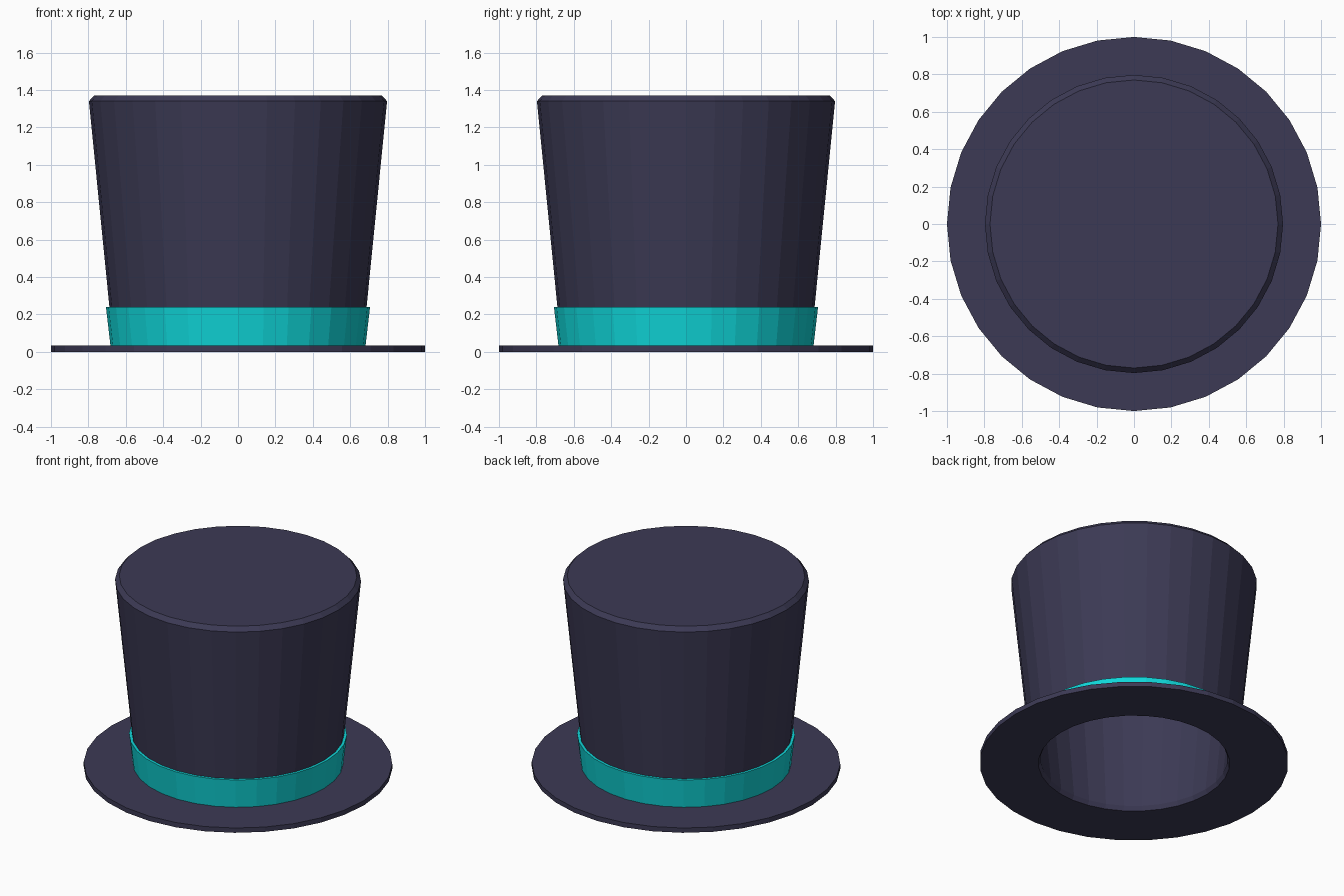
import bpy, bmesh
from math import cos, sin, tau

if "Cube" in bpy.data.objects:
    bpy.data.objects.remove(bpy.data.objects["Cube"])

SIDES = 32


def material(name, rgb):
    m = bpy.data.materials.new(name)
    m.diffuse_color = (*rgb, 1)
    m.use_nodes = True
    m.node_tree.nodes["Principled BSDF"].inputs["Base Color"].default_value = m.diffuse_color
    return m


def lathe(name, profile, mat, closed=False):
    """Spin a (radius, z) profile around z; a radius of 0 becomes a flat cap."""
    bm = bmesh.new()
    rings = [[bm.verts.new((r * cos(tau * i / SIDES), r * sin(tau * i / SIDES), z))
              for i in range(SIDES)] for r, z in profile]
    pairs = list(zip(rings, rings[1:]))
    if closed:
        pairs.append((rings[-1], rings[0]))
    else:
        bm.faces.new(rings[0])
        bm.faces.new(rings[-1])
    for a, b in pairs:
        for i in range(SIDES):
            j = (i + 1) % SIDES
            bm.faces.new((a[i], a[j], b[j], b[i]))
    bmesh.ops.recalc_face_normals(bm, faces=bm.faces)
    mesh = bpy.data.meshes.new(name)
    bm.to_mesh(mesh)
    bm.free()
    mesh.materials.append(mat)
    ob = bpy.data.objects.new(name, mesh)
    bpy.context.collection.objects.link(ob)
    return ob


felt = material("dark_felt", (0.045, 0.042, 0.09))
ribbon = material("teal_ribbon", (0.005, 0.68, 0.70))

# Hollow hat body: inside top, inner wall, chamfered opening, brim, crown, bevelled top
lathe("hat_body", [
    (0.74, 1.33), (0.605, 0.03), (0.62, 0.0),
    (1.0, 0.0), (1.0, 0.034),
    (0.667, 0.034), (0.797, 1.34), (0.77, 1.37),
], felt)

# Ribbon band around the base of the crown
lathe("hat_band", [
    (0.682, 0.034), (0.706, 0.24), (0.68, 0.24), (0.66, 0.034),
], ribbon, closed=True)
